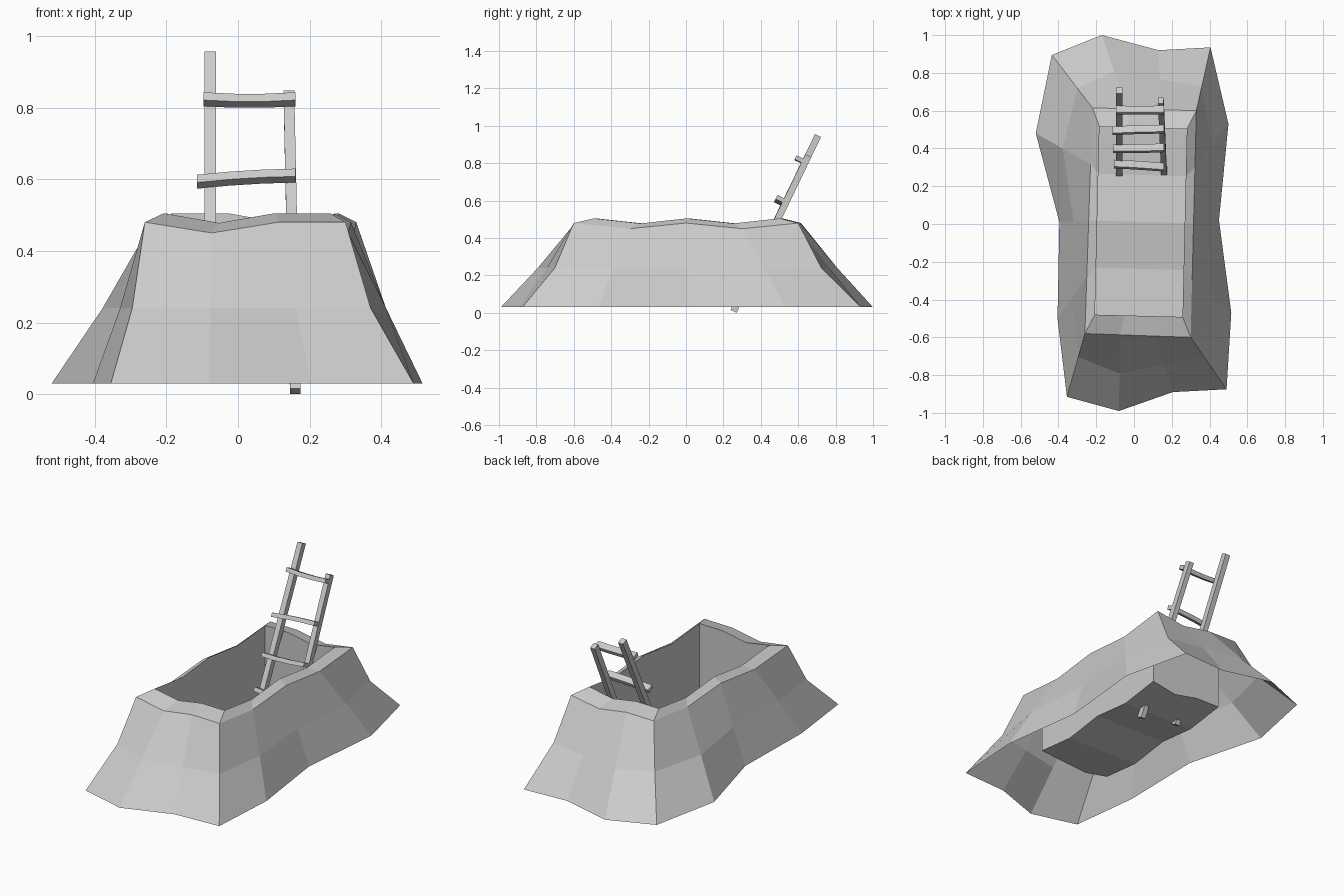
import bpy
from mathutils import Vector

cube = bpy.data.objects.get("Cube")
if cube:
    bpy.data.objects.remove(cube)

grey = bpy.data.materials.new("plain grey")
grey.use_nodes = True
grey.diffuse_color = (0.6, 0.6, 0.6, 1)
grey.node_tree.nodes["Principled BSDF"].inputs["Base Color"].default_value = (0.6, 0.6, 0.6, 1)


def make(name, verts, faces):
    mesh = bpy.data.meshes.new(name)
    mesh.from_pydata(verts, [], faces)
    mesh.materials.append(grey)
    obj = bpy.data.objects.new(name, mesh)
    bpy.context.collection.objects.link(obj)
    return obj


SPLITS = (3, 4, 3, 4)          # segments on front, left, back, right edges
CORNERS = (0, 3, 7, 10)
DIPS = (1, 4, 6, 8, 11, 13)    # sagging points around the rim


def ring(corners, z, sag):
    """Split a four-cornered outline and let some points sag."""
    pts = []
    for k, n in enumerate(SPLITS):
        a, b = Vector(corners[k]), Vector(corners[(k + 1) % 4])
        for i in range(n):
            p = a.lerp(b, i / n)
            pts.append(Vector((p.x, p.y, z - (sag if len(pts) in DIPS else 0))))
    return pts


# Irregular foot of the mound, front corner first, counter-clockwise
foot = [(-.355, -.915), (-.08, -.99), (.205, -.89), (.49, -.875), (.515, -.47), (.45, .02),
        (.50, .53), (.405, .935), (.13, .92), (-.17, 1.0), (-.435, .895), (-.52, .48),
        (-.395, .01), (-.405, -.5)]
foot = [Vector((x, y, .03)) for x, y in foot]
rim = ring([(-.26, -.58), (.30, -.6), (.33, .6), (-.22, .615)], .48, .03)
lip_outline = [(-.207, -.48), (.257, -.492), (.28, .502), (-.183, .515)]
lip = ring(lip_outline, .505, .027)
floor = ring(lip_outline, .09, .03)

# Halfway ring: corners are pinched in more than the sides
waist = []
for i, (r, f) in enumerate(zip(rim, foot)):
    p = r.lerp(f, .37 if i in CORNERS else .51)
    waist.append(Vector((p.x, p.y, .24)))

# Mound slopes, rim and pit walls
rings = [foot, waist, rim, lip, floor]
n = len(foot)
faces = []
for k in range(len(rings) - 1):
    for i in range(n):
        j = (i + 1) % n
        faces.append((k * n + i, k * n + j, (k + 1) * n + j, (k + 1) * n + i))

# Pit floor, in strips across
strips = [(0, 1, 2, 3, 4, 13), (13, 4, 5, 12), (12, 5, 6, 11), (11, 6, 7, 8, 9, 10)]
faces += [tuple(4 * n + i for i in s) for s in strips]
make("mound_with_pit", [p for r in rings for p in r], faces)

# Ladder frame directions
lean = Vector((0, .48, 1)).normalized()
outward = Vector((0, -lean.z, lean.y))
side = Vector((1, 0, 0))


def beam(name, path, u, v):
    """Square bar following a path, with half-extents u and v."""
    verts = [p + a * u + b * v for p in path
             for a, b in ((-1, -1), (1, -1), (1, 1), (-1, 1))]
    last = 4 * (len(path) - 1)
    faces = [(3, 2, 1, 0), tuple(last + i for i in range(4))]
    for k in range(0, last, 4):
        for i in range(4):
            j = (i + 1) % 4
            faces.append((k + i, k + j, k + 4 + j, k + 4 + i))
    return make(name, verts, faces)


# Rails
beam("ladder_rail_right", [Vector((-.078, .267, .045)), Vector((-.078, .706, .948))],
     side * .016, -outward * .018)
beam("ladder_rail_left", [Vector((.16, .254, .008)), Vector((.142, .654, .84))],
     side * .015, -outward * .018)

# Rungs: right end x, right end z, left end z, bow in the middle
RUNGS = [(-.096, .823, .823, -.004), (-.114, .593, .610, .003),
         (-.112, .395, .405, -.004), (-.106, .225, .19, .003)]
for number, (x0, z0, z1, bow) in enumerate(RUNGS, 1):
    path = []
    for i in range(4):
        t = i / 3
        z = z0 + (z1 - z0) * t + (bow if i in (1, 2) else 0)
        path.append(Vector((x0 + (.16 - x0) * t, .209 + .48 * z, z)))
    beam("ladder_rung_%d" % number, path, -outward * .02, lean * .012)
